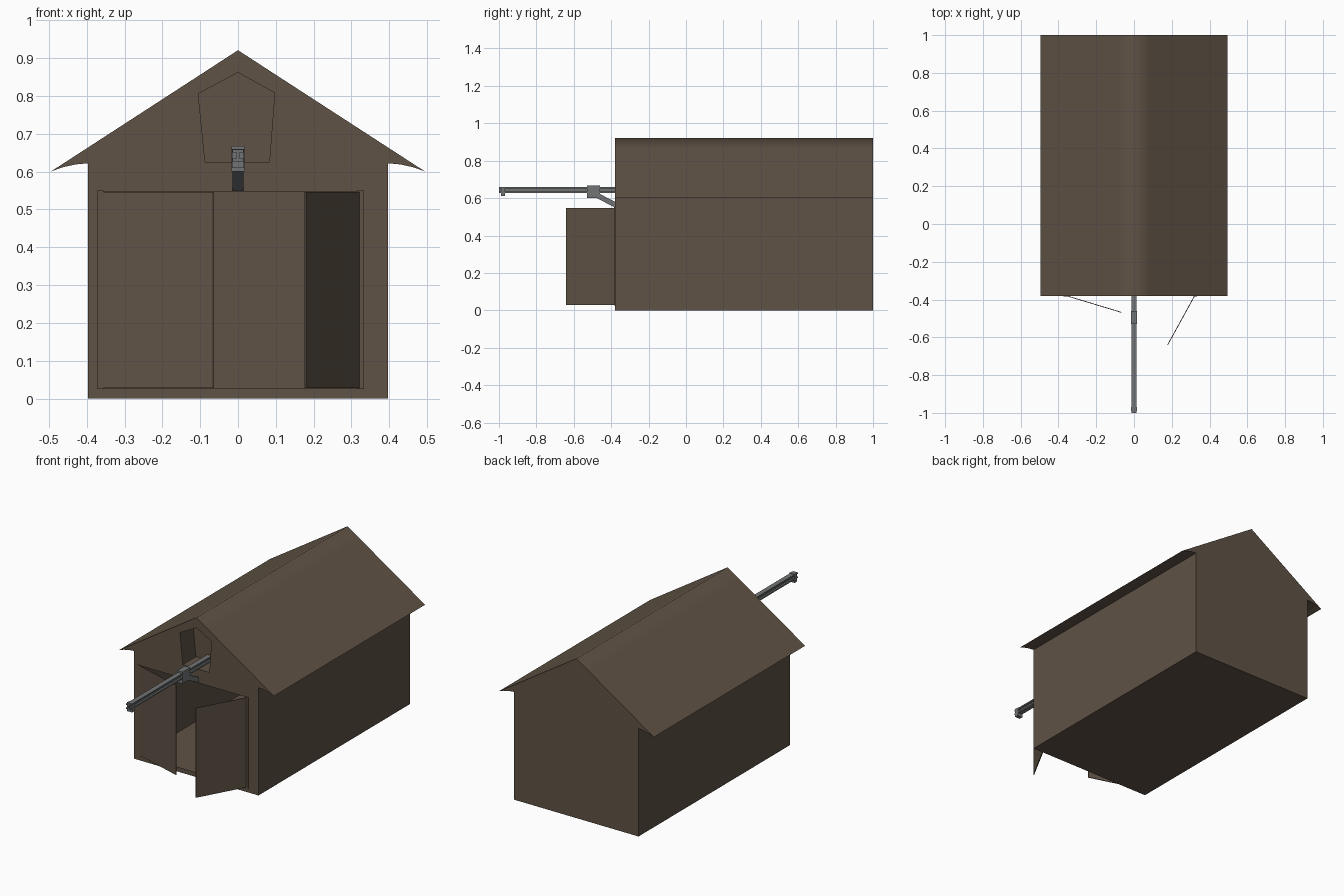
import bpy, bmesh
from mathutils import Vector

if "Cube" in bpy.data.objects:
    bpy.data.objects.remove(bpy.data.objects["Cube"])

FRONT, BACK = -0.38, 1.0


def material(name, rgb):
    m = bpy.data.materials.new(name)
    m.diffuse_color = (*rgb, 1)
    m.use_nodes = True
    m.node_tree.nodes["Principled BSDF"].inputs["Base Color"].default_value = m.diffuse_color
    return m


WOOD = material("brown_wood", (0.115, 0.085, 0.06))
STEEL = material("grey_steel", (0.17, 0.175, 0.18))


def finish(name, bm, mat):
    me = bpy.data.meshes.new(name)
    bm.to_mesh(me)
    bm.free()
    me.materials.append(mat)
    ob = bpy.data.objects.new(name, me)
    bpy.context.collection.objects.link(ob)
    return ob


def prism(name, profile, axis, a, b, mat):
    """Closed prism: profile in (x,z) along y, or (y,z) along x."""
    bm = bmesh.new()
    place = (lambda p, t: (p[0], t, p[1])) if axis == 'y' else (lambda p, t: (t, p[0], p[1]))
    f = bm.faces.new([bm.verts.new(place(p, a)) for p in profile])
    ext = bmesh.ops.extrude_face_region(bm, geom=[f], use_keep_orig=True)
    shift = Vector((0, b - a, 0)) if axis == 'y' else Vector((b - a, 0, 0))
    bmesh.ops.translate(bm, vec=shift, verts=[v for v in ext['geom'] if isinstance(v, bmesh.types.BMVert)])
    bmesh.ops.recalc_face_normals(bm, faces=bm.faces)
    return finish(name, bm, mat)


def box(name, x0, x1, y0, y1, z0, z1, mat):
    return prism(name, [(x0, z0), (x1, z0), (x1, z1), (x0, z1)], 'y', y0, y1, mat)


# Barn shell: half outline mirrored, swept from front to back
half = [(0.397, 0), (0.397, 0.622), (0.43, 0.619), (0.465, 0.611), (0.495, 0.6), (0.08, 0.869)]
outline = half + [(0, 0.921)] + [(-x, z) for x, z in reversed(half)]
door_hole = [(-0.355, 0.027), (0.317, 0.027), (0.317, 0.547), (-0.355, 0.547)]
hatch = [(-0.087, 0.626), (0.083, 0.626), (0.097, 0.808), (0, 0.862), (-0.105, 0.806)]

bm = bmesh.new()


def ring(points, y):
    return [bm.verts.new((x, y, z)) for x, z in points]


def bridge(a, b):
    n = len(a)
    return [bm.faces.new((a[i], a[(i + 1) % n], b[(i + 1) % n], b[i])) for i in range(n)]


front, back = ring(outline, FRONT), ring(outline, BACK)
for i, f in enumerate(bridge(front, back)):
    f.smooth = 4 <= i <= 7          # softly shaded roof
bm.faces.new(back)

# Front gable with the doorway and hatch left open
door_ring, hatch_ring = ring(door_hole, FRONT), ring(hatch, FRONT)
edges = []
for loop in (front, door_ring, hatch_ring):
    for i, v in enumerate(loop):
        w = loop[(i + 1) % len(loop)]
        edges.append(bm.edges.get((v, w)) or bm.edges.new((v, w)))
fill = bmesh.ops.triangle_fill(bm, edges=edges, use_beauty=True, use_dissolve=False, normal=(0, -1, 0))
for f in fill['geom']:
    if isinstance(f, bmesh.types.BMFace):
        f.smooth = False

# Shallow alcove behind the hatch
inner = ring(hatch, FRONT + 0.12)
bridge(hatch_ring, inner)
bm.faces.new(inner)
bmesh.ops.recalc_face_normals(bm, faces=bm.faces)
for e in bm.edges:
    if len(e.link_faces) == 2 and not all(f.smooth for f in e.link_faces):
        e.smooth = False
finish("barn_shell", bm, WOOD)

# Door posts
for side, x0, x1 in (("left", -0.373, -0.355), ("right", 0.315, 0.333)):
    box(side + "_door_post", x0, x1, FRONT - 0.004, FRONT + 0.012, 0.025, 0.55, WOOD)


# Thin swung-open doors
def door(name, hinge, tip):
    d = (Vector(tip) - Vector(hinge)).normalized()
    n = Vector((-d.y, d.x)) * 0.002
    bm = bmesh.new()
    corners = [Vector(hinge) + n, Vector(tip) + n, Vector(tip) - n, Vector(hinge) - n]
    lo = [bm.verts.new((*c, 0.028)) for c in corners]
    hi = [bm.verts.new((*c, 0.546)) for c in corners]
    bm.faces.new(lo)
    bm.faces.new(hi)
    for i in range(4):
        j = (i + 1) % 4
        bm.faces.new((lo[i], lo[j], hi[j], hi[i]))
    bmesh.ops.recalc_face_normals(bm, faces=bm.faces)
    finish(name, bm, WOOD)


door("left_door", (-0.357, FRONT), (-0.066, -0.468))
door("right_door", (0.321, FRONT), (0.178, -0.64))

# Hoist: I-beam, collar, diagonal brace and end stop
w, t, z0, z1, k = 0.014, 0.004, 0.627, 0.658, 0.008
i_half = [(w, z0), (w, z0 + k), (t, z0 + k), (t, z1 - k), (w, z1 - k), (w, z1)]
prism("hoist_beam", i_half + [(-x, z) for x, z in reversed(i_half)], 'y', -1.0, FRONT + 0.12, STEEL)
box("beam_collar", -0.017, 0.017, -0.53, -0.46, 0.6, 0.668, STEEL)
prism("beam_brace", [(-0.48, 0.602), (-0.38, 0.549), (-0.38, 0.58), (-0.46, 0.622)], 'x', -0.014, 0.014, STEEL)
box("beam_end_stop", -0.016, 0.016, -0.99, -0.968, 0.61, 0.66, STEEL)
